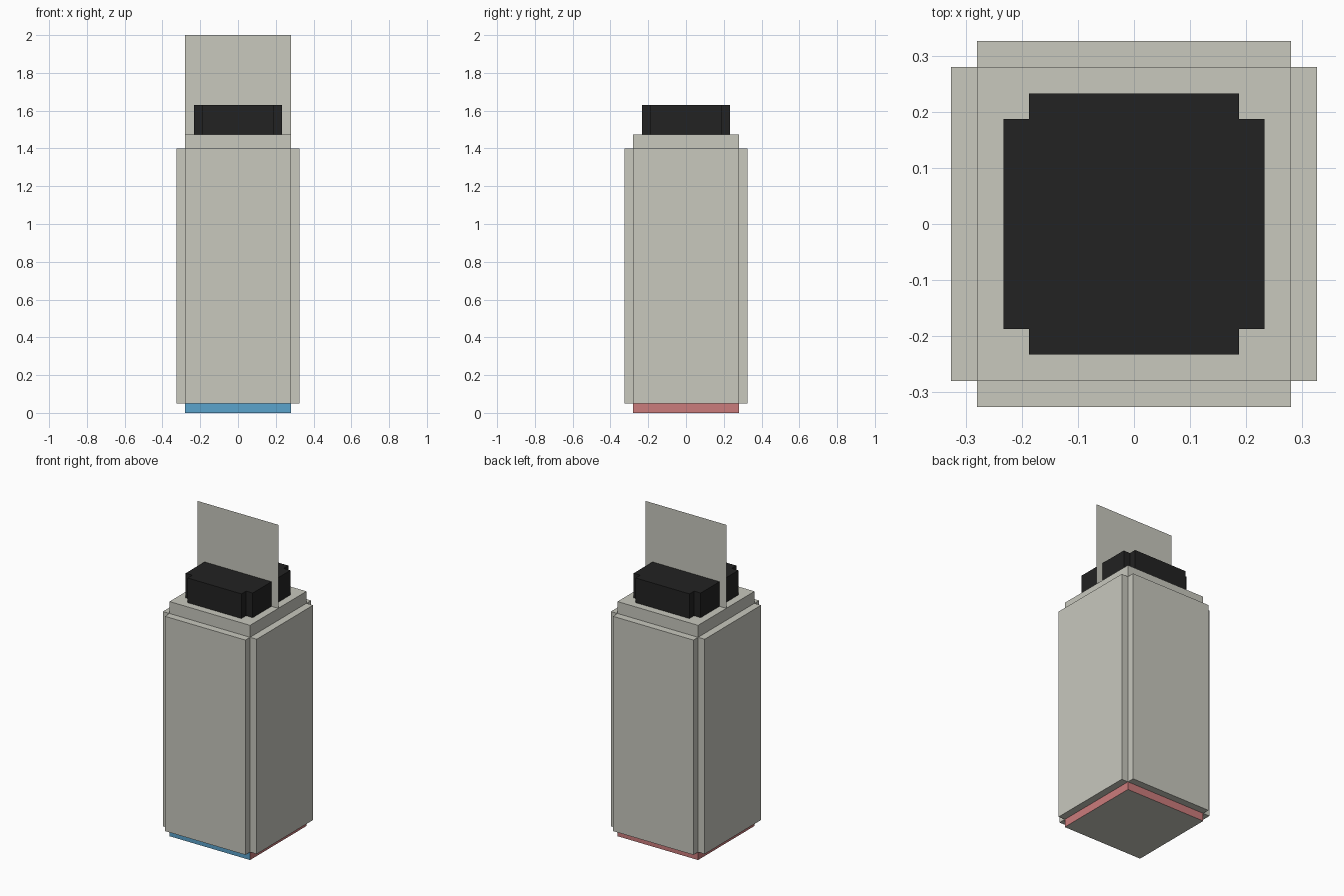
import bpy
import bmesh

cube = bpy.data.objects.get("Cube")
if cube:
    bpy.data.objects.remove(cube, do_unlink=True)


def material(name, rgb):
    m = bpy.data.materials.new(name)
    m.use_nodes = True
    m.diffuse_color = (*rgb, 1)
    m.node_tree.nodes["Principled BSDF"].inputs["Base Color"].default_value = (*rgb, 1)
    return m


GREY = material("warm_grey", (0.578, 0.578, 0.515))
BLACK = material("black", (0.016, 0.016, 0.016))
BLUE = material("blue", (0.105, 0.366, 0.604))
RED = material("red", (0.597, 0.202, 0.202))


def square(h):
    return [(-h, -h), (h, -h), (h, h), (-h, h)]


def cross(inner, outer):
    """Square with a raised panel on each side, leaving notched corners."""
    i, o = inner, outer
    quarter = [(i, -o), (i, -i), (o, -i)]
    points = []
    for _ in range(4):
        points += quarter
        quarter = [(-y, x) for x, y in quarter]
    return points


def prism(name, outline, z0, z1, mats, rule=None):
    """Extrude an outline from z0 to z1; rule picks a material from a face normal."""
    bm = bmesh.new()
    face = bm.faces.new([bm.verts.new((x, y, z0)) for x, y in outline])
    ext = bmesh.ops.extrude_face_region(bm, geom=[face], use_keep_orig=True)
    top = [v for v in ext["geom"] if isinstance(v, bmesh.types.BMVert)]
    bmesh.ops.translate(bm, verts=top, vec=(0, 0, z1 - z0))
    bmesh.ops.recalc_face_normals(bm, faces=bm.faces)
    bm.normal_update()
    if rule:
        for f in bm.faces:
            f.material_index = rule(f.normal)
    return finish(name, bm, mats)


def finish(name, bm, mats):
    mesh = bpy.data.meshes.new(name)
    bm.to_mesh(mesh)
    bm.free()
    for m in mats:
        mesh.materials.append(m)
    obj = bpy.data.objects.new(name, mesh)
    bpy.context.collection.objects.link(obj)
    return obj


def base_colour(n):
    # Grey underside, blue front edge, red on the other sides
    if abs(n.z) > 0.5:
        return 0
    return 1 if n.y < -0.5 else 2


# Base, panelled body, collar and cap, stacked upwards
prism("base", square(0.28), 0.0, 0.05, [GREY, BLUE, RED], base_colour)
prism("panelled_body", cross(0.28, 0.326), 0.05, 1.40, [GREY])
prism("collar", square(0.28), 1.40, 1.475, [GREY])
prism("cap", cross(0.187, 0.233), 1.475, 1.63, [BLACK])

# Thin upright sheet across the middle
bm = bmesh.new()
corners = [(-0.28, 1.475), (0.28, 1.475), (0.28, 2.0), (-0.28, 2.0)]
bm.faces.new([bm.verts.new((x, 0, z)) for x, z in corners])
finish("upright_sheet", bm, [GREY])
